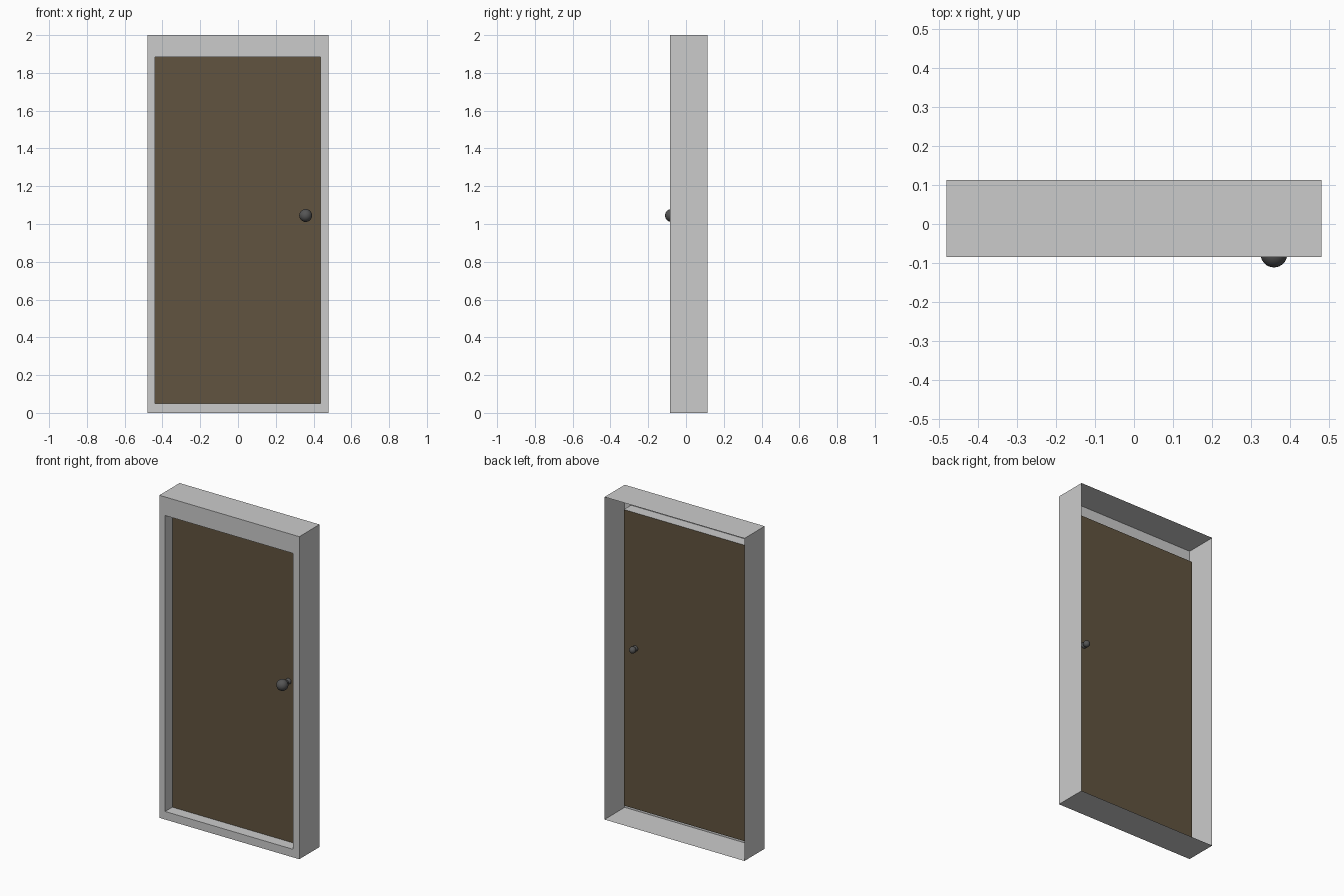
import bpy, bmesh, math
from mathutils import Matrix

if "Cube" in bpy.data.objects:
    bpy.data.objects.remove(bpy.data.objects["Cube"])

FRONT, BACK, DOOR_Y = -0.085, 0.113, -0.015
OUTER = (-0.48, 0.48, 0.0, 2.0)
OPENING = (-0.44, 0.437, 0.05, 1.885)


def material(name, rgb):
    mat = bpy.data.materials.new(name)
    mat.diffuse_color = (*rgb, 1)
    mat.use_nodes = True
    mat.node_tree.nodes["Principled BSDF"].inputs["Base Color"].default_value = mat.diffuse_color
    return mat


def add_object(name, bm, mat=None):
    mesh = bpy.data.meshes.new(name)
    bm.to_mesh(mesh)
    bm.free()
    obj = bpy.data.objects.new(name, mesh)
    bpy.context.collection.objects.link(obj)
    if mat:
        mesh.materials.append(mat)
    return obj


def ring(bm, rect, y):
    x0, x1, z0, z1 = rect
    return [bm.verts.new((x, y, z)) for x, z in ((x0, z0), (x1, z0), (x1, z1), (x0, z1))]


wood = material("dark_wood", (0.119, 0.087, 0.05))
metal = material("dark_metal", (0.09, 0.09, 0.09))

# Frame: thin open-backed box whose front folds inward around the opening
bm = bmesh.new()
rings = [ring(bm, OUTER, BACK), ring(bm, OUTER, FRONT),
         ring(bm, OPENING, FRONT), ring(bm, OPENING, DOOR_Y)]
for a, b in zip(rings, rings[1:]):
    for i in range(4):
        j = (i + 1) % 4
        bm.faces.new((a[i], a[j], b[j], b[i]))
add_object("door_frame", bm)

# Door leaf: flat panel set back in the opening
bm = bmesh.new()
bm.faces.new(ring(bm, OPENING, DOOR_Y))
add_object("door_panel", bm, wood)

# Handle: large front knob, small collar at the panel, small back knob
KNOB_X, KNOB_Z = 0.358, 1.045
for name, y, radius in (("front_knob", -0.077, 0.034),
                        ("knob_collar", -0.013, 0.018),
                        ("back_knob", 0.012, 0.02)):
    bm = bmesh.new()
    bmesh.ops.create_uvsphere(bm, u_segments=32, v_segments=16, radius=radius,
                              matrix=Matrix.Translation((KNOB_X, y, KNOB_Z)))
    for f in bm.faces:
        f.smooth = True
    add_object(name, bm, metal)

# Spindle joining the knobs
bm = bmesh.new()
bmesh.ops.create_cone(bm, segments=16, radius1=0.009, radius2=0.009, depth=0.08,
                      matrix=Matrix.Translation((KNOB_X, -0.03, KNOB_Z))
                      @ Matrix.Rotation(math.pi / 2, 4, 'X'))
add_object("knob_spindle", bm, metal)
